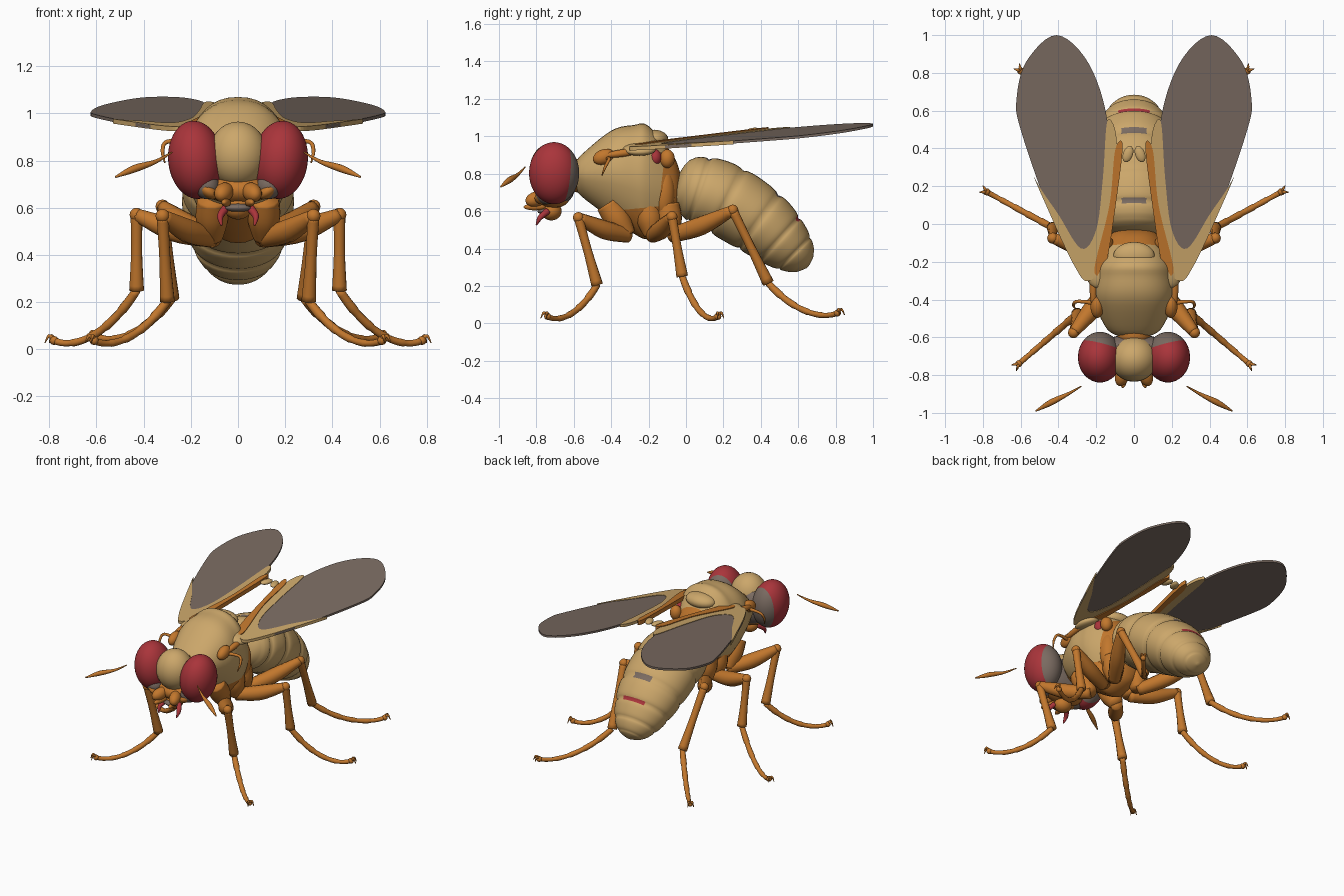
import bpy, bmesh, math
from mathutils import Vector, Matrix, Euler

if "Cube" in bpy.data.objects:
    bpy.data.objects.remove(bpy.data.objects["Cube"])


def material(name, rgb):
    m = bpy.data.materials.new(name)
    m.diffuse_color = (*rgb, 1)
    m.use_nodes = True
    m.node_tree.nodes["Principled BSDF"].inputs["Base Color"].default_value = m.diffuse_color
    return m


TAN = material("tan", (.60, .385, .145))
ORANGE = material("amber", (.54, .185, .026))
RED = material("eye red", (.40, .035, .043))
GREY = material("smoky grey", (.195, .147, .12))


def finish(name, bm, mats, smooth=True):
    bmesh.ops.recalc_face_normals(bm, faces=bm.faces)
    me = bpy.data.meshes.new(name)
    for f in bm.faces:
        f.smooth = smooth
    bm.to_mesh(me)
    bm.free()
    for m in mats:
        me.materials.append(m)
    ob = bpy.data.objects.new(name, me)
    bpy.context.collection.objects.link(ob)


def spline(keys, steps, closed=False):
    """Catmull-Rom through tuples of any length."""
    n, out = len(keys), []
    get = (lambda i: keys[i % n]) if closed else (lambda i: keys[max(0, min(n - 1, i))])
    for i in range(n if closed else n - 1):
        for k in range(steps):
            t = k / steps
            out.append(tuple(.5 * (2 * b + (c - a) * t + (2 * a - 5 * b + 4 * c - d) * t * t
                             + (3 * b - a - 3 * c + d) * t ** 3)
                             for a, b, c, d in zip(get(i - 1), get(i), get(i + 1), get(i + 2))))
    return out if closed else out + [tuple(keys[-1])]


def loft(rings, n=12, power=2.0, taper=0.0):
    """Skin rings given as (centre, side vector, up vector)."""
    bm, loops = bmesh.new(), []
    for c, u, v in rings:
        loop = []
        for k in range(n):
            a = 2 * math.pi * k / n
            x, y = [math.copysign(abs(q) ** (2 / power), q) for q in (math.cos(a), math.sin(a))]
            loop.append(bm.verts.new(c + u * x * (1 + taper * min(y, 0)) + v * y))
        loops.append(loop)
    for a, b in zip(loops, loops[1:]):
        for k in range(n):
            bm.faces.new((a[k], a[(k + 1) % n], b[(k + 1) % n], b[k]))
    bm.faces.new(loops[0])
    bm.faces.new(loops[-1])
    return bm


def tube(name, points, radii, mat, steps=5):
    """Round limb through points with a radius at each."""
    pts = spline([(*p, r) for p, r in zip(points, radii)], steps)
    rings = []
    for i, p in enumerate(pts):
        d = Vector(pts[min(i + 1, len(pts) - 1)][:3]) - Vector(pts[max(i - 1, 0)][:3])
        u = d.cross(Vector((.3, .9, .2))).normalized()
        rings.append((Vector(p[:3]), u * p[3], d.cross(u).normalized() * p[3]))
    finish(name, loft(rings), [mat])


def blob(name, loc, size, mat, rot=(0, 0, 0), seg=24, cut=None):
    """Ellipsoid; cut=(point, normal, material) recolours one side of a plane."""
    bm = bmesh.new()
    m = Matrix.LocRotScale(Vector(loc), Euler([math.radians(a) for a in rot]), Vector(size))
    bmesh.ops.create_uvsphere(bm, u_segments=seg, v_segments=seg // 2, radius=1, matrix=m)
    mats = [mat]
    if cut:
        recolour(bm, cut[0], cut[1], 1)
        mats.append(cut[2])
    finish(name, bm, mats)


def recolour(bm, co, no, index):
    co, no = Vector(co), Vector(no)
    bmesh.ops.bisect_plane(bm, geom=bm.verts[:] + bm.edges[:] + bm.faces[:], plane_co=co, plane_no=no)
    for f in bm.faces:
        if (f.calc_center_median() - co).dot(no) > 0:
            f.material_index = index


def plate(name, outline, s, thick, mat):
    """Thin sheet lying on the tilted wing plane."""
    bm = bmesh.new()
    pts = spline(outline, 6, True)
    lo, hi = [[bm.verts.new((s * x, y, .993 + .108 * y - .1 * x + h)) for x, y in pts]
              for h in (-thick / 2, thick / 2)]
    bm.faces.new(lo)
    bm.faces.new(hi)
    for k in range(len(pts)):
        j = (k + 1) % len(pts)
        bm.faces.new((lo[k], lo[j], hi[j], hi[k]))
    bmesh.ops.triangulate(bm, faces=[f for f in bm.faces if len(f.verts) > 4])
    finish(name, bm, [mat], False)


# Thorax: (y, top, bottom, half width)
stations = [(-.60, .84, .74, .05), (-.56, .90, .68, .14), (-.40, 1.03, .56, .215), (-.28, 1.06, .48, .222),
            (-.20, 1.055, .45, .21), (-.07, .90, .50, .14), (-.03, .80, .62, .08)]
bm = loft([(Vector((0, y, (t + b) / 2)), Vector((w, 0, 0)), Vector((0, 0, (t - b) / 2)))
           for y, t, b, w in spline(stations, 5)], 40, 2.3, .25)
recolour(bm, (0, -.40, .60), (0, .1, -1), 1)
recolour(bm, (0, -.125, .8), (0, 1, -.12), 1)
finish("thorax", bm, [TAN, ORANGE])
blob("scutellum", (0, -.17, .985), (.11, .075, .05), TAN)
blob("neck", (0, -.58, .79), (.09, .1, .09), ORANGE)

# Abdomen: (y, z, radius), with a groove at each inner key
keys = [(-.06, .75, .02), (-.025, .74, .125), (.07, .715, .178), (.22, .655, .192), (.39, .545, .182),
        (.50, .45, .157), (.58, .375, .12), (.63, .322, .072), (.65, .30, .008)]
STEPS = 10
path = spline(keys, STEPS)
rings = []
for i, (y, z, r) in enumerate(path):
    a, b = path[max(i - 1, 0)], path[min(i + 1, len(path) - 1)]
    up = Vector((0, a[1] - b[1], b[0] - a[0])).normalized()
    if i >= 2 * STEPS - 5:
        r *= 1.02 - .07 * abs(2 * (i % STEPS) / STEPS - 1) ** 5
    rings.append((Vector((0, y, z)), Vector((r * 1.22, 0, 0)), up * r))
bm = loft(rings, 40)
for f in bm.faces:
    for key, idx in ((2, 1), (4, 1), (5, 2)):
        mid, _, up = rings[key * STEPS]
        g, d = up.normalized(), f.calc_center_median() - mid
        if abs(d.y * g.z - d.z * g.y) < .012 and abs(d.x) < .075 and d.dot(g) > 0:
            f.material_index = idx
finish("abdomen", bm, [TAN, GREY, RED])

# Head and face
blob("head", (0, -.715, .825), (.125, .12, .14), TAN, seg=32)
blob("head_back", (0, -.66, .77), (.20, .075, .13), GREY)
blob("lower_face", (0, -.71, .675), (.14, .09, .06), ORANGE)
blob("mouth_bar", (0, -.76, .60), (.055, .035, .018), GREY)
blob("proboscis", (0, -.72, .60), (.06, .055, .05), ORANGE)

# Wing shapes on the right side, as (x, y)
WING = [(.24, -.3), (.32, -.21), (.455, .08), (.60, .5), (.622, .66), (.57, .86), (.41, 1.0),
        (.24, .85), (.14, .54), (.15, .2), (.18, -.15)]
FRAME = [(.14, .55), (.165, .24), (.2, -.03), (.28, -.13), (.4, .05), (.49, .18), (.53, .25),
         (.457, .08), (.322, -.21), (.24, -.302), (.15, -.15), (.09, .4)]
ARM = [(.06, .42), (.1, .39), (.13, .1), (.21, -.24), (.15, -.22), (.09, .15)]

# Legs: hip, knee, ankle, foot tip, forward lean of the coxa
LEGS = {"front": ((.11, -.31, .47), (.32, -.575, .565), (.30, -.475, .205), (.61, -.74, .017), .11),
        "middle": ((.11, -.18, .47), (.43, -.075, .57), (.43, -.02, .25), (.78, .17, .017), .03),
        "hind": ((.10, -.08, .47), (.32, .25, .605), (.28, .44, .215), (.60, .81, .035), .02)}


def build_leg(name, s, hip, knee, ankle, tip, lean):
    hip, knee, ankle, tip = [Vector((s * p[0], p[1], p[2])) for p in (hip, knee, ankle, tip)]
    top = hip + Vector((0, -lean, .17))
    tube(name + "_coxa", [top, (top + hip) / 2, hip], (.065, .07, .045), ORANGE)
    bulge = hip.lerp(knee, .5) - Vector((0, 0, .015))
    tube(name + "_femur", [hip, bulge, knee], (.04, .05, .028), ORANGE)
    blob(name + "_knee", knee, (.03, .03, .03), ORANGE, seg=12)
    tube(name + "_tibia", [knee, knee.lerp(ankle, .5), ankle], (.026, .024, .032), ORANGE)
    # Foot sags from the ankle and turns up at the tip, in five beaded joints
    line, radii = [], []
    for i in range(31):
        t = i / 30
        p = ankle.lerp(tip, t)
        p.z = tip.z + (ankle.z - tip.z) * (1 - t) ** 2.3 + .02 * t ** 8
        line.append(p)
        radii.append((.021 - .007 * t) * (.86 + .2 * (i % 6) / 6))
    tube(name + "_foot", line, radii, ORANGE, 1)
    end, d = line[-1], tip - ankle
    d = Vector((d.x, d.y, 0)).normalized()
    blob(name + "_toe_pad", end, (.019, .019, .019), ORANGE, seg=12)
    for k in (-1, 1):
        out = d * .03 + Vector((-d.y, d.x, 0)) * k * .018
        rise = Vector((0, 0, .02))
        tube(f"{name}_claw_{'inner' if k < 0 else 'outer'}",
             [end, end + out * .6 + rise, end + out * 1.1 - rise / 2], (.01, .007, .002), ORANGE)


for s, side in ((1, "right"), (-1, "left")):
    def flip(*pts):
        return [(s * x, y, z) for x, y, z in pts]

    # Eye with grey back
    blob(f"{side}_eye", (s * .18, -.705, .803), (.116, .134, .166), RED, (0, s * 6, 0), 48,
         ((0, -.685, .8), (-s * .25, 1, -.08), GREY))
    blob(f"{side}_eye_rim", (s * .135, -.745, .695), (.055, .06, .06), GREY, (0, s * 30, 0))
    # Antenna base, palp, mouth hook and loose feather
    blob(f"{side}_antenna", (s * .06, -.80, .665), (.038, .062, .04), ORANGE, (15, 0, s * 20))
    blob(f"{side}_cheek", (s * .125, -.765, .67), (.045, .045, .028), ORANGE, (0, s * -35, 0))
    blob(f"{side}_palp", (s * .05, -.81, .622), (.018, .06, .018), ORANGE, (0, 0, s * 10))
    tube(f"{side}_mouth_hook", flip((.05, -.74, .60), (.075, -.78, .565), (.07, -.80, .525)),
         (.018, .014, .004), RED)
    tube(f"{side}_feather", flip((.28, -.86, .835), (.35, -.90, .795), (.44, -.945, .765), (.52, -.99, .73)),
         (.003, .009, .016, .004), ORANGE)
    # Wing
    plate(f"{side}_wing", WING, s, .014, GREY)
    plate(f"{side}_wing_frame", FRAME, s, .02, TAN)
    plate(f"{side}_wing_arm", ARM, s, .03, ORANGE)
    blob(f"{side}_wing_knob", (s * .032, .37, 1.03), (.026, .045, .016), TAN, (0, 0, s * 20))
    blob(f"{side}_wing_root", (s * .19, -.25, .93), (.07, .09, .03), TAN, (0, s * 15, 0))
    blob(f"{side}_wing_hinge", (s * .15, -.165, .885), (.04, .035, .045), RED)
    blob(f"{side}_hinge_cover", (s * .15, -.10, .88), (.04, .04, .05), ORANGE)
    # Side lobes and bristle of the thorax
    blob(f"{side}_shoulder_lobe", (s * .195, -.44, .89), (.035, .06, .04), ORANGE, (20, 0, 0))
    blob(f"{side}_side_ridge", (s * .215, -.34, .91), (.02, .10, .02), ORANGE, (8, 0, 0))
    tube(f"{side}_side_bristle", flip((.20, -.42, .88), (.30, -.41, .88), (.32, -.43, .84), (.31, -.45, .79)),
         (.012, .009, .008, .003), ORANGE)
    blob(f"{side}_side_plate", (s * .12, -.12, .70), (.055, .06, .13), ORANGE)
    # Legs
    for leg, spec in LEGS.items():
        build_leg(f"{side}_{leg}", s, *spec)
